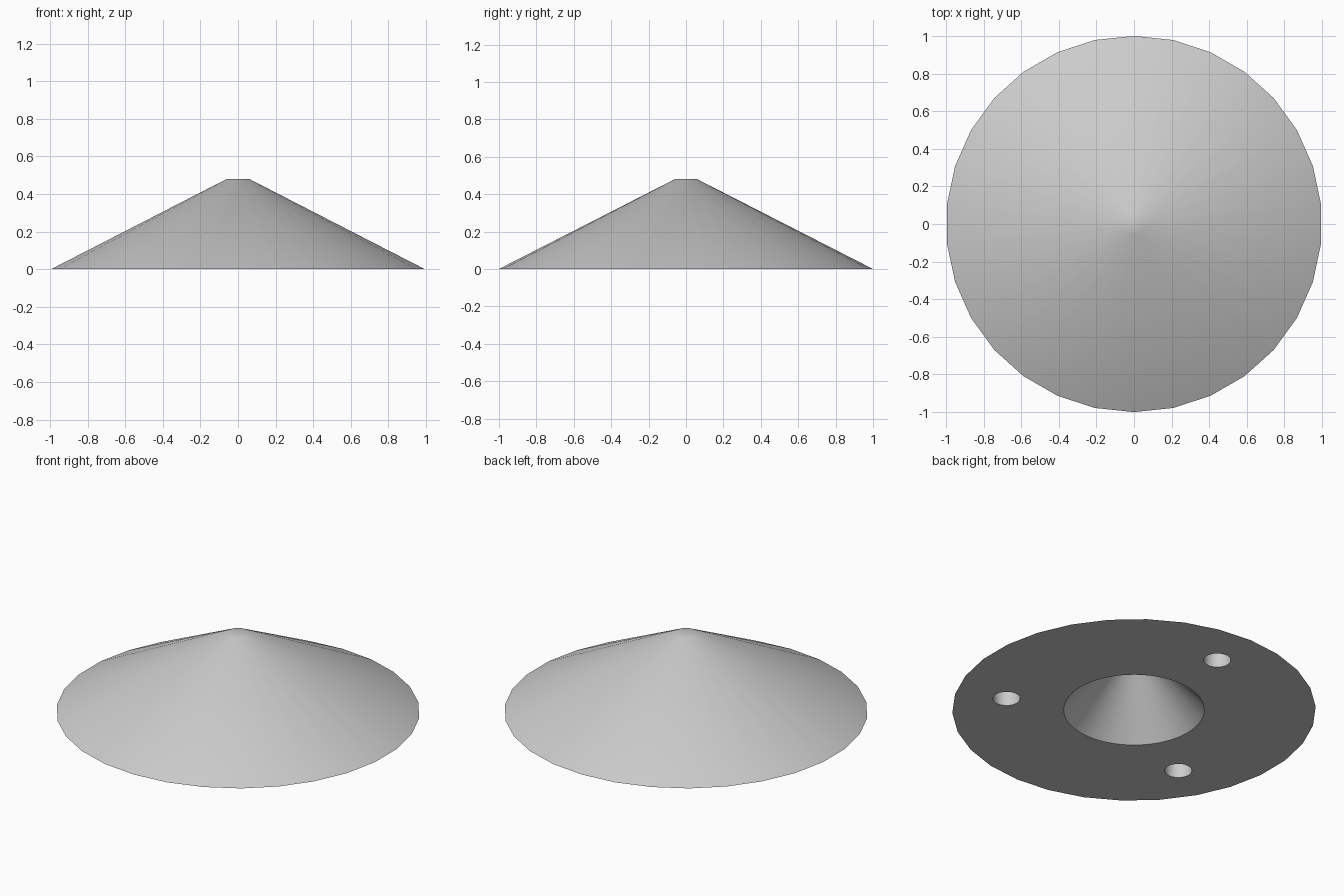
import bpy
import bmesh
from math import cos, sin, pi, radians

cube = bpy.data.objects.get("Cube")
if cube:
    bpy.data.objects.remove(cube, do_unlink=True)

grey = bpy.data.materials.new("light_grey")
grey.use_nodes = True
colour = (0.6, 0.6, 0.6, 1)
grey.diffuse_color = colour
grey.node_tree.nodes["Principled BSDF"].inputs["Base Color"].default_value = colour


def frustum(name, low, high, sides, centre=(0, 0)):
    """Closed frustum between two (radius, z) rings, with a corner facing +y."""
    bm = bmesh.new()
    rings = []
    for radius, z in (low, high):
        angles = [pi / 2 + 2 * pi * i / sides for i in range(sides)]
        rings.append([bm.verts.new((centre[0] + radius * cos(a),
                                    centre[1] + radius * sin(a), z)) for a in angles])
    bottom, top = rings
    for i in range(sides):
        j = (i + 1) % sides
        bm.faces.new((bottom[i], bottom[j], top[j], top[i]))
    bm.faces.new(bottom[::-1])
    bm.faces.new(top)
    mesh = bpy.data.meshes.new(name)
    bm.to_mesh(mesh)
    bm.free()
    mesh.materials.append(grey)
    obj = bpy.data.objects.new(name, mesh)
    bpy.context.collection.objects.link(obj)
    return obj


# Low cone with a small blunt tip
body = frustum("cone_body", (1, 0), (0.06, 0.48), 30)

# Conical socket in the underside
cutters = [frustum("socket_cutter", (0.405, -0.02), (0.01, 0.42), 64)]

# Three blind round holes around the socket
for k in range(3):
    a = radians(90 + 120 * k)
    spot = (0.712 * cos(a), 0.712 * sin(a))
    cutters.append(frustum("hole_cutter", (0.075, -0.02), (0.075, 0.095), 32, spot))

bpy.ops.object.select_all(action="DESELECT")
bpy.context.view_layer.objects.active = body
body.select_set(True)
for cutter in cutters:
    cutter.hide_render = True
    cut = body.modifiers.new("cut", "BOOLEAN")
    cut.operation = "DIFFERENCE"
    cut.solver = "EXACT"
    cut.object = cutter
    bpy.ops.object.modifier_apply(modifier=cut.name)
    bpy.data.objects.remove(cutter, do_unlink=True)

bpy.ops.object.shade_smooth_by_angle(angle=radians(30))
